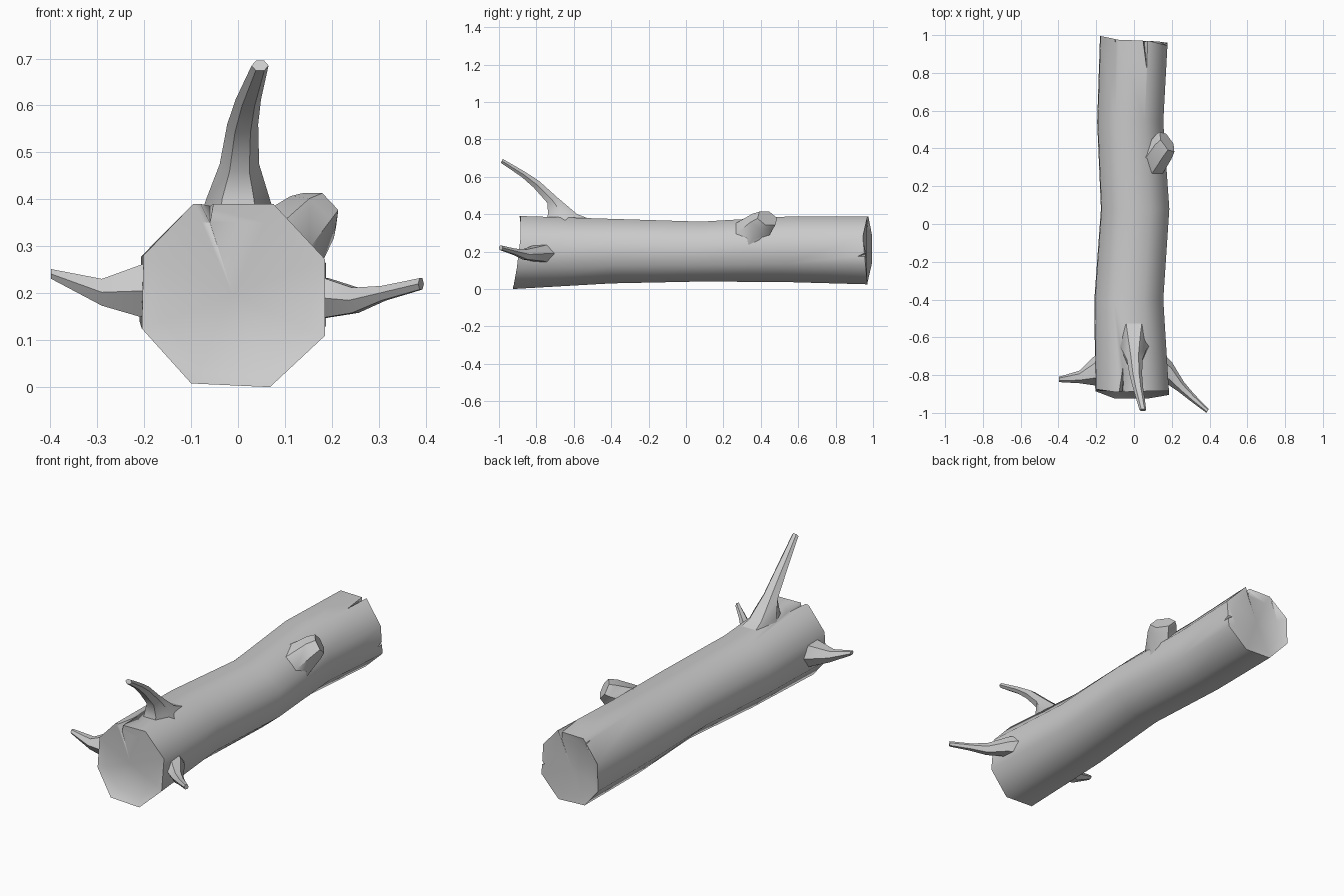
import bpy, bmesh, math
from mathutils import Vector


def make_object(name, rings, angle=50):
    """Skin a list of equal-length point rings and close both ends with fans."""
    bm = bmesh.new()
    vs = [[bm.verts.new(p) for p in r] for r in rings]
    n = len(vs[0])
    for a, b in zip(vs, vs[1:]):
        for i in range(n):
            j = (i + 1) % n
            bm.faces.new((a[i], a[j], b[j], b[i]))
    for r in (vs[0], vs[-1]):
        c = bm.verts.new(sum((v.co for v in r), Vector()) / n)
        for i in range(n):
            bm.faces.new((r[i], r[(i + 1) % n], c))
    bmesh.ops.recalc_face_normals(bm, faces=bm.faces)
    me = bpy.data.meshes.new(name)
    bm.to_mesh(me)
    bm.free()
    ob = bpy.data.objects.new(name, me)
    bpy.context.collection.objects.link(ob)
    bpy.context.view_layer.objects.active = ob
    bpy.ops.object.select_all(action='DESELECT')
    ob.select_set(True)
    bpy.ops.object.shade_smooth_by_angle(angle=math.radians(angle))
    return ob


def branch(name, sections, sides=6):
    """Each section: centre, half-axis u, half-axis v."""
    rings = []
    for c, u, v in sections:
        c, u, v = Vector(c), Vector(u), Vector(v)
        rings.append([c + u * math.cos(t) + v * math.sin(t)
                      for t in (math.tau * i / sides for i in range(sides))])
    return make_object(name, rings)


# Log: octagon in unit box, fitted to the outline at each station
OCT = [(0.27, 0.02), (0.70, 0), (1, 0.28), (1, 0.70),
       (0.72, 1), (0.28, 1), (0.01, 0.72), (0, 0.32)]


def section(y, x0, x1, z0, z1, scale=1.0, dy=(0,) * 8):
    return [(x0 + (x1 - x0) * (0.5 + (u - 0.5) * scale), y + d,
             z0 + (z1 - z0) * (0.5 + (v - 0.5) * scale))
            for (u, v), d in zip(OCT, dy)]


FRONT = (-0.02, -0.02, 0, 0.02, 0.02, 0.015, 0.03, 0.02)
BACK = (0, 0, -0.01, -0.025, 0, 0.005, 0.025, 0.025)
log = make_object("log", [
    section(-0.885, -0.2, 0.18, 0, 0.39, 0.8),
    section(-0.905, -0.205, 0.185, 0, 0.39, 1, FRONT),
    section(-0.40, -0.21, 0.155, 0.03, 0.375),
    section(0.08, -0.175, 0.187, 0.04, 0.36),
    section(0.54, -0.195, 0.155, 0.037, 0.387),
    section(0.97, -0.18, 0.177, 0.025, 0.387, 1, BACK),
    section(0.965, -0.18, 0.177, 0.025, 0.387, 0.78)])

# Cracks in the end rims: tapering wedges cut from the log
for k, (mouth, tail, half, inward) in enumerate([
        ((-0.07, -0.95, 0.40), (-0.06, -0.74, 0.40), (0.022, 0, 0), (0.01, 0, -0.07)),
        ((0.06, 1.02, 0.40), (0.07, 0.80, 0.40), (0.02, 0, 0), (-0.01, 0, -0.07)),
        ((-0.11, 1.03, 0.40), (-0.10, 0.86, 0.40), (0.012, 0, 0), (0.015, 0, -0.06)),
        ((0.19, 1.02, 0.20), (0.19, 0.90, 0.17), (0, 0, 0.03), (-0.06, 0, 0))]):
    m, t, h, d = map(Vector, (mouth, tail, half, inward))
    cutter = make_object("crack_cutter_%d" % k,
                         [[m - h, m + h, m + d],
                          [t - h * 0.1, t + h * 0.1, t + d * 0.1]])
    mod = log.modifiers.new("crack", 'BOOLEAN')
    mod.operation, mod.object = 'DIFFERENCE', cutter
    bpy.context.view_layer.objects.active = log
    bpy.ops.object.modifier_apply(modifier=mod.name)
    bpy.data.objects.remove(cutter)

# Curved upright branch
branch("top_branch", [
    ((0.0, -0.64, 0.35), (0.085, 0, 0), (0, 0.14, 0.03)),
    ((0.0, -0.66, 0.40), (0.068, 0, 0), (0, 0.09, 0.0)),
    ((0.003, -0.715, 0.475), (0.042, 0, 0), (0, 0.030, 0.018)),
    ((0.010, -0.80, 0.56), (0.033, 0, 0), (0, 0.017, 0.02)),
    ((0.022, -0.87, 0.613), (0.027, 0, 0), (0, 0.01, 0.016)),
    ((0.047, -0.985, 0.685), (0.018, 0, 0), (0, 0.006, 0.012))])

# Side branches
branch("left_branch", [
    ((-0.16, -0.76, 0.205), (0, 0.10, 0), (0, 0, 0.085)),
    ((-0.205, -0.775, 0.205), (0, 0.08, 0), (0, 0, 0.065)),
    ((-0.29, -0.81, 0.202), (0, 0.033, 0), (0, 0, 0.033)),
    ((-0.398, -0.823, 0.241), (0, 0.014, 0), (0, 0, 0.012))])
branch("right_branch", [
    ((0.14, -0.76, 0.19), (0, 0.09, 0), (0, 0, 0.06)),
    ((0.19, -0.79, 0.19), (0.01, 0.06, 0), (0, 0, 0.048)),
    ((0.25, -0.862, 0.185), (0.014, 0.026, 0), (0, 0, 0.031)),
    ((0.31, -0.92, 0.20), (0.01, 0.018, 0), (0, 0, 0.018)),
    ((0.39, -0.99, 0.22), (0.006, 0.01, 0), (0, 0, 0.014))])

# Broken stub leaning backward on the upper right
branch("stub", [
    ((0.07, 0.29, 0.26), (-0.08, 0, 0.08), (0.04, 0.17, 0.04)),
    ((0.125, 0.36, 0.325), (-0.056, 0, 0.056), (0.0, 0.105, 0.0)),
    ((0.158, 0.41, 0.362), (-0.046, 0.01, 0.045), (-0.02, 0.07, -0.02)),
    ((0.175, 0.435, 0.378), (-0.034, 0.01, 0.036), (-0.025, 0.055, -0.02))])
